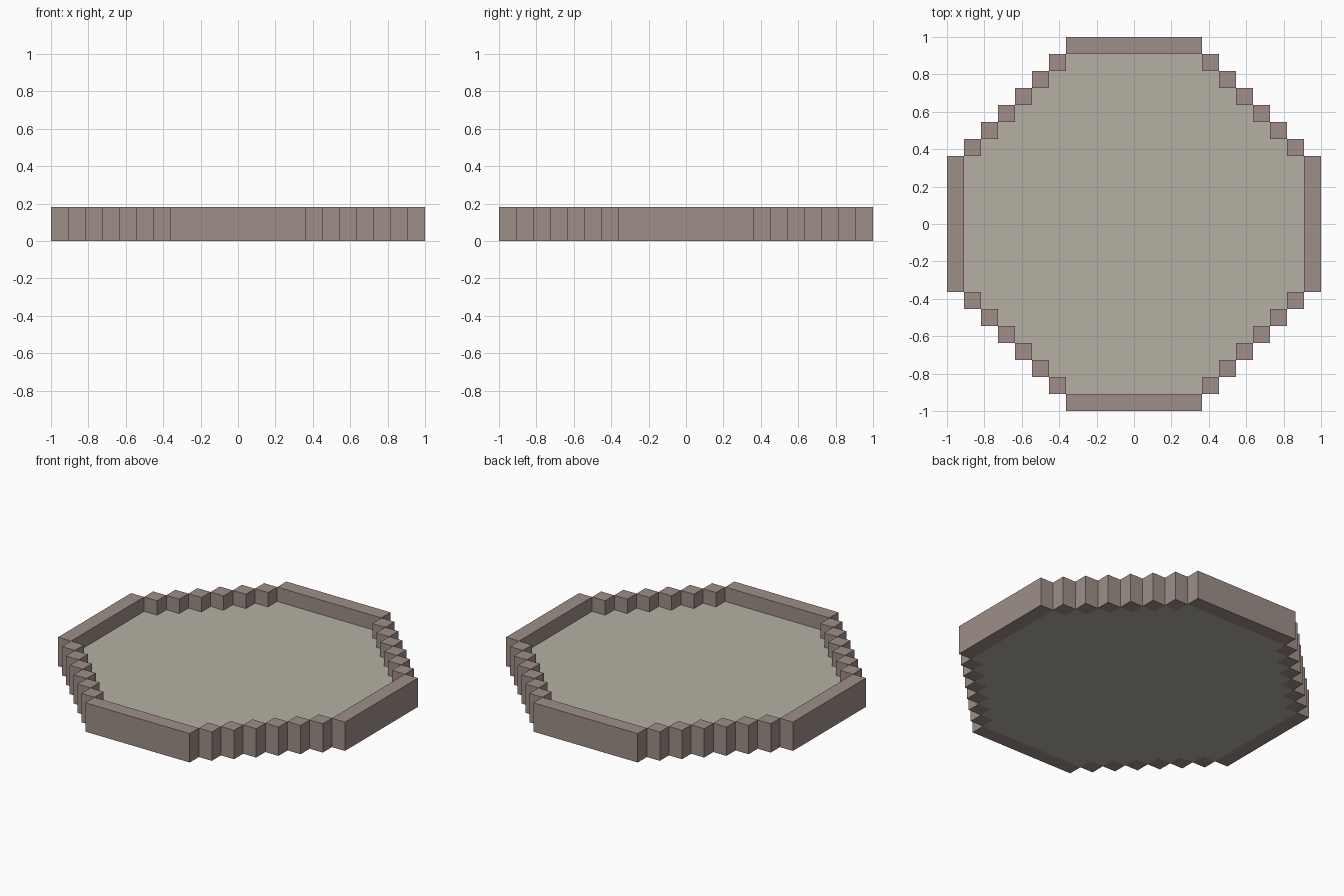
import bpy, bmesh
from mathutils import Matrix, Vector
from math import pi

cube = bpy.data.objects.get("Cube")
if cube:
    bpy.data.objects.remove(cube)

U = 1 / 11          # one grid cell
STEPS = 6           # blocks per stepped corner


def material(name, color):
    m = bpy.data.materials.new(name)
    m.use_nodes = True
    m.diffuse_color = color
    m.node_tree.nodes["Principled BSDF"].inputs["Base Color"].default_value = color
    return m


def finish(name, bm, mat):
    bmesh.ops.recalc_face_normals(bm, faces=bm.faces)
    mesh = bpy.data.meshes.new(name)
    bm.to_mesh(mesh)
    bm.free()
    mesh.materials.append(mat)
    obj = bpy.data.objects.new(name, mesh)
    bpy.context.collection.objects.link(obj)
    return obj


def add_box(bm, lo, hi, turn):
    lo, hi = Vector(lo) * U, Vector(hi) * U
    place = turn @ Matrix.Translation((lo + hi) / 2) @ Matrix.Diagonal((*(hi - lo), 1))
    bmesh.ops.create_cube(bm, size=1, matrix=place)


wall_mat = material("wall brown", (0.342, 0.275, 0.250, 1))
floor_mat = material("floor beige", (0.462, 0.434, 0.371, 1))

turns = [Matrix.Rotation(i * pi / 2, 4, 'Z') for i in range(4)]

# Straight walls and the stepped blocks that follow each one round the corner
for side, corner, turn in zip(("back", "right", "front", "left"),
                              ("back_left", "back_right", "front_right", "front_left"), turns):
    bm = bmesh.new()
    add_box(bm, (-4, 10, 0), (4, 11, 2), turn)
    finish(side + "_wall", bm, wall_mat)

    bm = bmesh.new()
    for k in range(STEPS):
        add_box(bm, (4 + k, 9 - k, 0), (5 + k, 10 - k, 2), turn)
    finish(corner + "_steps", bm, wall_mat)

# Floor slab with a stepped outline fitting inside the walls
quarter = [(4, 10)]
for k in range(STEPS):
    quarter += [(4 + k, 9 - k), (5 + k, 9 - k)]
quarter.reverse()

bm = bmesh.new()
outline = [bm.verts.new(t @ Vector((x * U, y * U, 0))) for t in turns for x, y in quarter]
base = bm.faces.new(outline)
top = bmesh.ops.extrude_face_region(bm, geom=[base], use_keep_orig=True)
bmesh.ops.translate(bm, vec=(0, 0, U),
                    verts=[g for g in top["geom"] if isinstance(g, bmesh.types.BMVert)])
finish("floor", bm, floor_mat)
